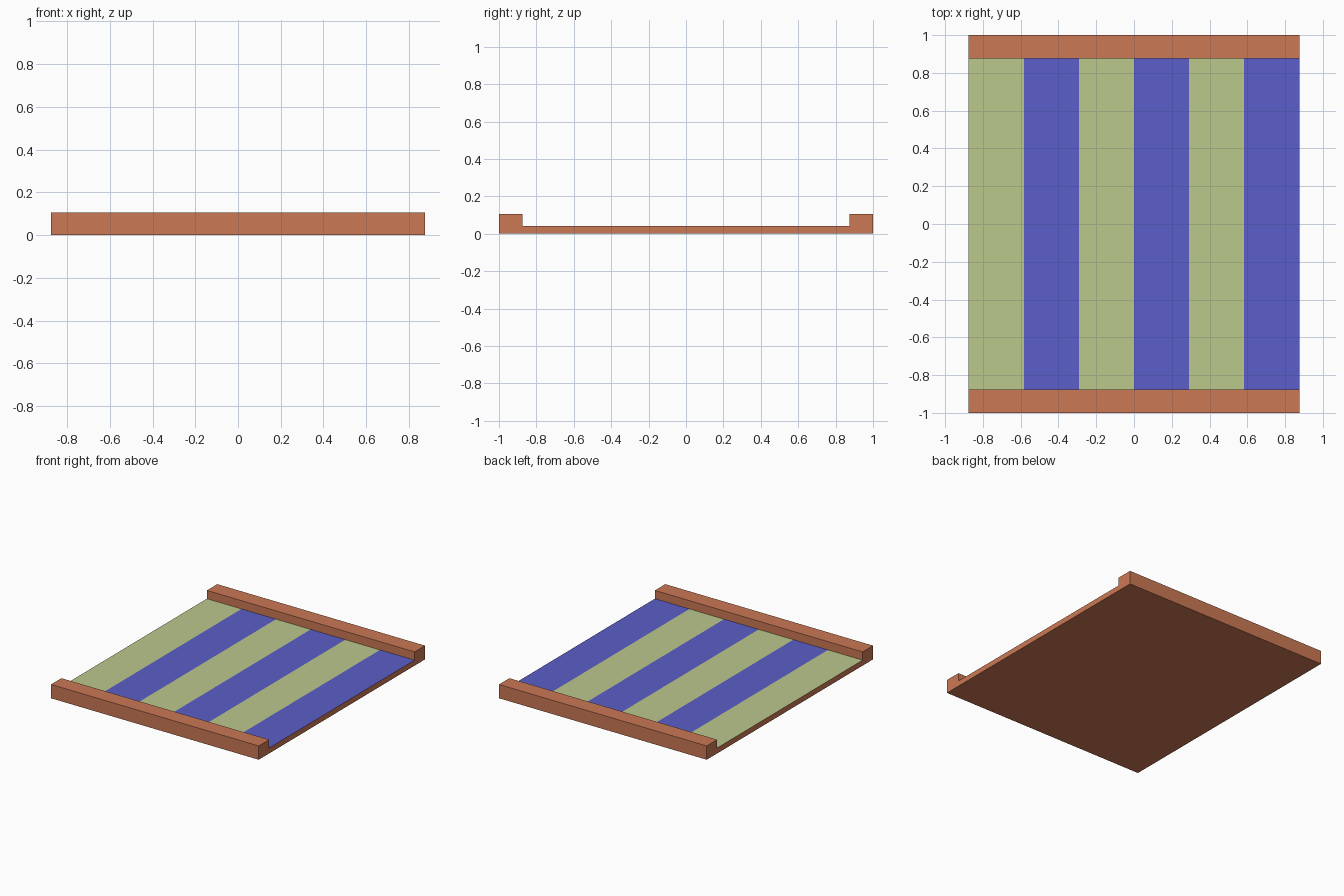
import bpy
import bmesh

if "Cube" in bpy.data.objects:
    bpy.data.objects.remove(bpy.data.objects["Cube"])

HALF_X, HALF_Y = 0.875, 1.0
RAIL_Y, RAIL_TOP, FLOOR_TOP = 0.875, 0.105, 0.042
STRIPES = 6


def material(name, rgb):
    mat = bpy.data.materials.new(name)
    mat.diffuse_color = (*rgb, 1.0)
    mat.use_nodes = True
    mat.node_tree.nodes["Principled BSDF"].inputs["Base Color"].default_value = mat.diffuse_color
    return mat


# Tray cross-section: thin floor with a raised rail at front and back
half = [(HALF_Y, 0), (HALF_Y, RAIL_TOP), (RAIL_Y, RAIL_TOP), (RAIL_Y, FLOOR_TOP)]
profile = half + [(-y, z) for y, z in reversed(half)]

# Sweep the section along x, one step per floor stripe
bm = bmesh.new()
rings = []
for i in range(STRIPES + 1):
    x = -HALF_X + 2 * HALF_X * i / STRIPES
    rings.append([bm.verts.new((x, y, z)) for y, z in profile])

n = len(profile)
floor_edge = len(half) - 1
for i, (a, b) in enumerate(zip(rings, rings[1:])):
    for j in range(n):
        k = (j + 1) % n
        face = bm.faces.new((a[j], a[k], b[k], b[j]))
        # Floor faces alternate between the two stripe colours
        if j == floor_edge:
            face.material_index = 1 + i % 2

# Side ends
bm.faces.new(rings[0])
bm.faces.new(rings[-1])
bmesh.ops.recalc_face_normals(bm, faces=bm.faces)

mesh = bpy.data.meshes.new("striped_tray")
bm.to_mesh(mesh)
bm.free()
mesh.materials.append(material("terracotta", (0.597, 0.188, 0.089)))
mesh.materials.append(material("pale_green", (0.497, 0.578, 0.262)))
mesh.materials.append(material("blue", (0.105, 0.114, 0.578)))

tray = bpy.data.objects.new("striped_tray", mesh)
bpy.context.collection.objects.link(tray)
